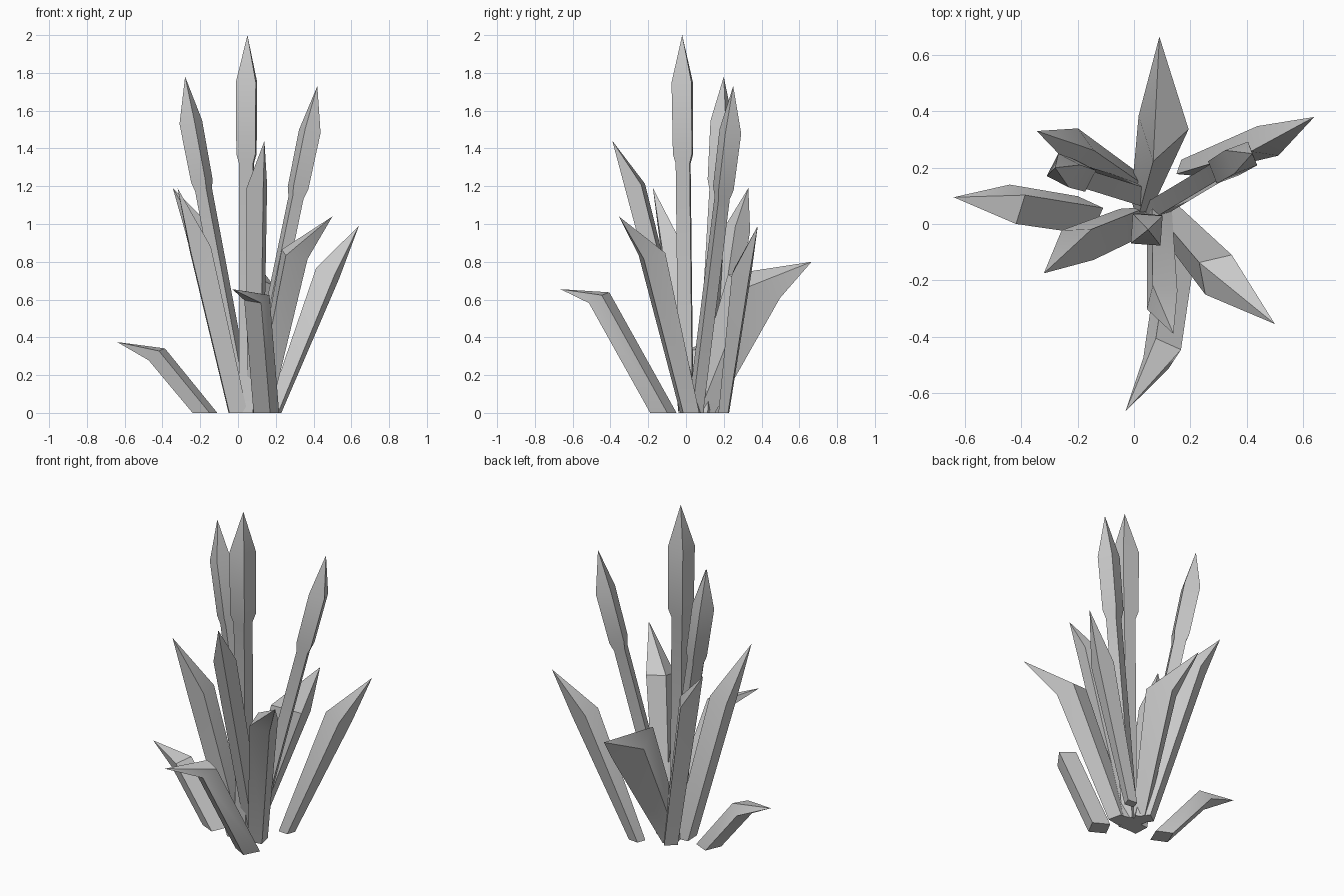
import bpy, bmesh
from math import cos, sin, pi, radians
from mathutils import Vector

old = bpy.data.objects.get("Cube")
if old:
    bpy.data.objects.remove(old)

grey = bpy.data.materials.new("plain grey")
grey.use_nodes = True
grey.diffuse_color = (0.6, 0.6, 0.6, 1)
grey.node_tree.nodes["Principled BSDF"].inputs["Base Color"].default_value = grey.diffuse_color


def blade(name, base, shoulder, tip, wide, deep, foot, roll=0, neck=None):
    """Four-sided stalk from the ground to a pointed tip; neck = height where a thicker head starts."""
    base, shoulder, tip = Vector((*base, 0)), Vector(shoulder), Vector(tip)
    axis = (shoulder - base).normalized()
    side = axis.cross(Vector((0, 0, 1))).normalized()
    out = side.cross(axis)
    bm = bmesh.new()

    def ring(centre, scale, on_ground=False):
        verts = []
        for k in range(4):
            a = radians(roll) + pi / 4 + k * pi / 2
            p = centre + (side * cos(a) * wide + out * sin(a) * deep) * scale * 2 ** 0.5
            if on_ground:
                p -= axis * (p.z / axis.z)
            verts.append(bm.verts.new(p))
        return verts

    rings = [ring(base, foot, True)]
    if neck:
        rings.append(ring(base.lerp(shoulder, neck / shoulder.z), foot))
        rings.append(ring(base.lerp(shoulder, (neck + 0.05) / shoulder.z), 0.95))
    rings.append(ring(shoulder, 1))
    for low, high in zip(rings, rings[1:]):
        for k in range(4):
            n = (k + 1) % 4
            bm.faces.new((low[k], low[n], high[n], high[k]))
    peak = bm.verts.new(tip)
    for k in range(4):
        bm.faces.new((rings[-1][k], rings[-1][(k + 1) % 4], peak))
    bm.faces.new(rings[0])
    bmesh.ops.recalc_face_normals(bm, faces=bm.faces)
    mesh = bpy.data.meshes.new(name)
    bm.to_mesh(mesh)
    bm.free()
    mesh.materials.append(grey)
    obj = bpy.data.objects.new(name, mesh)
    bpy.context.collection.objects.link(obj)
    bpy.ops.object.select_all(action="DESELECT")
    obj.select_set(True)
    bpy.context.view_layer.objects.active = obj
    bpy.ops.object.shade_smooth_by_angle(angle=radians(30))


# Tall stalks with thicker heads
blade("centre_stalk", (.045, 0), (.045, -.02, 1.75), (.05, -.02, 2), .053, .053, .7, 4, 1.32)
blade("left_stalk", (.04, .1), (-.25, .19, 1.54), (-.28, .2, 1.78), .045, .045, .75, 10, 1.18)
blade("right_stalk", (.07, .05), (.38, .235, 1.49), (.42, .25, 1.73), .045, .045, .7, 10, 1.14)

# Upright blades
blade("front_blade", (.09, .04), (.1, -.27, 1.2), (.14, -.39, 1.44), .045, .045, .8, 15)
blade("back_left_blade", (.02, .12), (-.21, .27, .97), (-.345, .33, 1.19), .05, .05, .75, 20)
blade("front_left_blade", (0, .01), (-.2, -.075, .87), (-.32, -.175, 1.19), .055, .055, .85, 20)
blade("front_right_blade", (.12, .02), (.3, -.18, .84), (.5, -.355, 1.04), .06, .06, .7, 30)
blade("back_right_blade", (.19, .2), (.475, .295, .74), (.64, .38, .99), .045, .055, .55, 30)

# Low bending blades
blade("back_blade", (.03, .08), (.105, .36, .67), (.09, .665, .8), .065, .11, .45, 45)
blade("low_left_blade", (-.175, .03), (-.43, .07, .31), (-.64, .095, .375), .055, .04, .95, 15)
blade("low_front_blade", (.15, -.12), (.1, -.46, .61), (-.03, -.665, .655), .05, .045, 1, 20)
